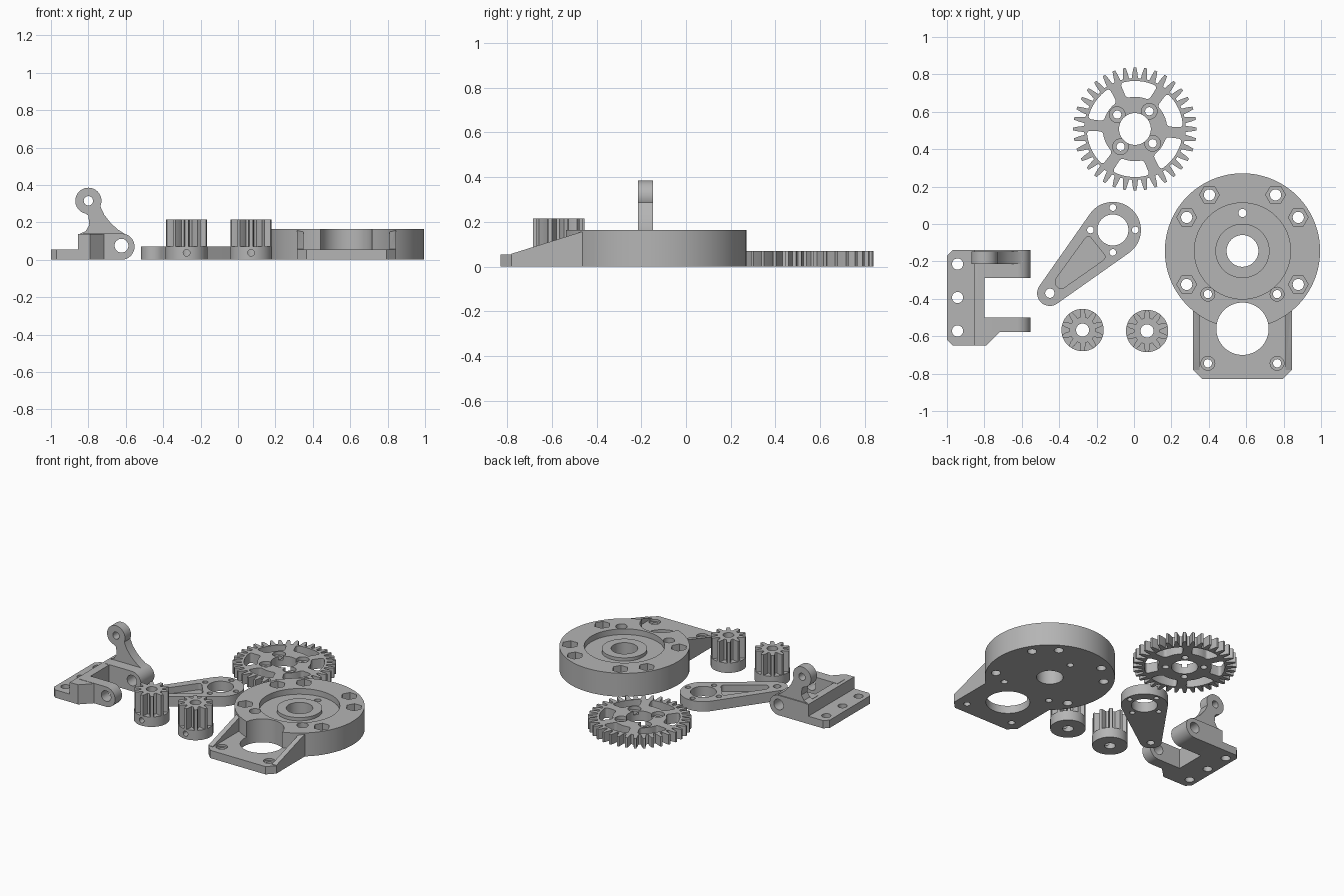
import bpy, bmesh, math
from math import pi, cos, sin

cube = bpy.data.objects.get("Cube")
if cube:
    bpy.data.objects.remove(cube)

grey = bpy.data.materials.new("plain_grey")
grey.use_nodes = True
colour = (0.46, 0.46, 0.46, 1)
grey.diffuse_color = colour
grey.node_tree.nodes["Principled BSDF"].inputs["Base Color"].default_value = colour


# Prism from a 2D outline, extruded along an axis, with optional rounded corners
def prism(points, lo, hi, axis="z", radius=0, segments=5):
    place = {"z": lambda u, v, w: (u, v, w),
             "y": lambda u, v, w: (u, w, v),
             "x": lambda u, v, w: (w, u, v)}[axis]
    bm = bmesh.new()
    low = [bm.verts.new(place(u, v, lo)) for u, v in points]
    high = [bm.verts.new(place(u, v, hi)) for u, v in points]
    n = len(points)
    bm.faces.new(low)
    bm.faces.new(high)
    for i in range(n):
        j = (i + 1) % n
        bm.faces.new((low[i], low[j], high[j], high[i]))
    bmesh.ops.recalc_face_normals(bm, faces=bm.faces)
    if radius:
        bm.normal_update()
        edges = [bm.edges.get((a, b)) for a, b in zip(low, high)]
        edges = [e for e in edges if e.calc_face_angle(0) > 0.5]
        bmesh.ops.bevel(bm, geom=edges, offset=radius, segments=segments,
                        profile=0.5, affect="EDGES")
    mesh = bpy.data.meshes.new("prism")
    bm.to_mesh(mesh)
    bm.free()
    return mesh


def ring(x, y, r, n=48, start=0):
    return [(x + r * cos(start + 2 * pi * i / n), y + r * sin(start + 2 * pi * i / n))
            for i in range(n)]


def disc(x, y, r, lo, hi, axis="z", n=48):
    return prism(ring(x, y, r, n), lo, hi, axis)


def box(x0, x1, y0, y1, z0, z1, chamfer=0):
    return prism([(x0, y0), (x1, y0), (x1, y1), (x0, y1)], z0, z1,
                 radius=chamfer, segments=1)


# Outline of two circles joined by their tangents
def tapered(x1, y1, r1, x2, y2, r2, n=32):
    a = math.atan2(y2 - y1, x2 - x1)
    b = math.acos((r1 - r2) / math.hypot(x2 - x1, y2 - y1))
    big = [a + b + (2 * pi - 2 * b) * i / n for i in range(n + 1)]
    small = [a - b + 2 * b * i / n for i in range(n + 1)]
    return ([(x1 + r1 * cos(t), y1 + r1 * sin(t)) for t in big]
            + [(x2 + r2 * cos(t), y2 + r2 * sin(t)) for t in small])


# Toothed outline: each tooth has root, flank and tip points
def toothed(x, y, teeth, root, tip):
    mid = (root + tip) / 2
    shape = [(-0.34, root), (-0.25, mid), (-0.13, tip),
             (0.13, tip), (0.25, mid), (0.34, root)]
    return [(x + r * cos(2 * pi * (i + f) / teeth + pi / 2),
             y + r * sin(2 * pi * (i + f) / teeth + pi / 2))
            for i in range(teeth) for f, r in shape]


# Join solids, subtract cutters, and bake the result into one clean object
def build(name, solids, cutters):
    obj = bpy.data.objects.new(name, solids[0])
    bpy.context.collection.objects.link(obj)
    helpers = []
    for operation, meshes in (("UNION", solids[1:]), ("DIFFERENCE", cutters)):
        for mesh in meshes:
            tool = bpy.data.objects.new("cutter", mesh)
            tool.hide_render = True
            bpy.context.collection.objects.link(tool)
            mod = obj.modifiers.new("cut", "BOOLEAN")
            mod.operation = operation
            mod.solver = "EXACT"
            mod.object = tool
            helpers.append(tool)
    graph = bpy.context.evaluated_depsgraph_get()
    graph.update()
    baked = bpy.data.meshes.new_from_object(obj.evaluated_get(graph))
    obj.modifiers.clear()
    obj.data = baked
    for tool in helpers:
        bpy.data.objects.remove(tool)
    baked.materials.clear()
    baked.materials.append(grey)
    bpy.ops.object.select_all(action="DESELECT")
    obj.select_set(True)
    bpy.context.view_layer.objects.active = obj
    bpy.ops.object.shade_smooth_by_angle(angle=math.radians(30))
    return obj


# Round housing with a motor plate and sloped side ribs
cx, cy, top = 0.58, -0.144, 0.165
my, plate = -0.56, 0.055
solids = [disc(cx, cy, 0.415, 0, top, n=96),
          box(cx - 0.265, cx + 0.265, -0.83, -0.36, 0, plate, 0.05)]
rib = [(-0.78, 0.03), (-0.78, 0.058), (-0.47, 0.155), (-0.36, 0.155), (-0.36, 0.03)]
for x in (cx - 0.265, cx + 0.23):
    solids.append(prism(rib, x, x + 0.035, "x"))
recess = 0.125
solids_boss = disc(cx, cy, 0.145, recess, 0.2)
cutters = [prism(ring(cx, cy, 0.257, 64), recess, 0.3),
           disc(cx, cy, 0.085, -0.1, 0.3),
           disc(cx, cy + 0.203, 0.022, -0.1, 0.3, n=20),
           disc(cx, my, 0.14, -0.1, 0.3, n=64)]
for degrees in (31, 59.5, 120.5, 149, 211, 329):
    a = math.radians(degrees)
    x, y = cx + 0.348 * cos(a), cy + 0.348 * sin(a)
    cutters.append(prism(ring(x, y, 0.053, 6), 0.09, 0.3))
    cutters.append(disc(x, y, 0.03, -0.1, 0.3, n=24))
for x in (cx - 0.185, cx + 0.185):
    for y, seat in ((my - 0.185, 0.04), (my + 0.185, 0.13)):
        cutters.append(disc(x, y, 0.037, seat, 0.3, n=24))
        cutters.append(disc(x, y, 0.022, -0.1, 0.3, n=24))
build("housing", solids, cutters)

# Raised bearing collar inside the housing recess
build("bearing_collar", [disc(cx, cy, 0.145, recess - 0.01, 0.148)],
      [disc(cx, cy, 0.085, -0.1, 0.3)])

# Large spoked gear
gx, gy = 0.005, 0.508
cutters = [disc(gx, gy, 0.085, -0.1, 0.3)]
for k in range(6):
    mid = math.radians(85 + 60 * k)
    arc = [(0.257, 0.40 * (i / 4 - 1)) for i in range(9)]
    arc += [(0.172, 0.36 * (1 - i / 4)) for i in range(9)]
    cutters.append(prism([(gx + r * cos(mid + t), gy + r * sin(mid + t)) for r, t in arc],
                         -0.1, 0.3, radius=0.018))
for k in range(4):
    a = math.radians(51 + 90 * k)
    x, y = gx + 0.122 * cos(a), gy + 0.122 * sin(a)
    cutters.append(disc(x, y, 0.042, 0.045, 0.3, n=24))
    cutters.append(disc(x, y, 0.022, -0.1, 0.3, n=24))
build("large_gear", [prism(toothed(gx, gy, 36, 0.272, 0.33), 0, 0.07)], cutters)

# Two pinions with hubs and set screw holes
for name, x, y in (("left_pinion", 0.07, -0.572), ("right_pinion", -0.275, -0.567)):
    build(name, [disc(x, y, 0.113, 0, 0.07, n=64),
                 prism(toothed(x, y, 10, 0.07, 0.113), 0.06, 0.215)],
          [disc(x, y, 0.035, -0.1, 0.3, n=32),
           disc(x, 0.037, 0.018, y - 0.2, y, "y", 20)])

# Tapered lever arm with a blind pocket
bx, by, sx, sy = -0.113, -0.032, -0.45, -0.37
cutters = [disc(bx, by, 0.083, -0.1, 0.3),
           disc(sx, sy, 0.025, -0.1, 0.3, n=24),
           prism([(-0.245, -0.055), (-0.145, -0.18), (-0.395, -0.355), (-0.43, -0.31)],
                 0.025, 0.3, radius=0.025)]
for k in range(4):
    cutters.append(disc(bx + 0.12 * cos(k * pi / 2), by + 0.12 * sin(k * pi / 2),
                        0.018, -0.1, 0.3, n=20))
build("lever_arm", [prism(tapered(bx, by, 0.15, sx, sy, 0.068), 0, 0.07)], cutters)

# Mounting bracket: base, upright wall, two arms and a tall lever
px, pz, height = -0.623, 0.07, 0.138
arm = [(-0.83, 0), (px, 0)]
arm += [(px + 0.07 * sin(t * pi / 16), pz - 0.07 * cos(t * pi / 16)) for t in range(1, 16)]
arm += [(px, 0.14), (-0.83, 0.14)]
web = [(-0.85, 0.1), (-0.85, 0.137), (-0.815, 0.152), (-0.795, 0.185), (-0.8, 0.235),
       (-0.85, 0.28), (-0.8, 0.33), (-0.738, 0.29), (-0.715, 0.24), (-0.68, 0.195),
       (-0.64, 0.16), (-0.575, 0.118), (-0.6, 0.1)]
solids = [box(-1, -0.81, -0.65, -0.14, 0, 0.055, 0.03),
          box(-0.855, -0.8, -0.65, -0.14, 0, height),
          prism([(-0.82, -0.65), (-0.79, -0.65), (-0.715, -0.575), (-0.715, -0.54),
                 (-0.82, -0.54)], 0, height),
          prism(arm, -0.577, -0.5, "y"),
          prism(arm, -0.29, -0.14, "y"),
          prism(web, -0.214, -0.147, "y"),
          disc(-0.8, 0.315, 0.07, -0.214, -0.147, "y")]
cutters = [disc(px, 0.075, 0.037, -0.8, 0.1, "y", 32),
           disc(-0.8, 0.315, 0.025, -0.8, 0.1, "y", 24)]
for y in (-0.214, -0.393, -0.572):
    cutters.append(disc(-0.943, y, 0.03, -0.1, 0.3, n=24))
build("mounting_bracket", solids, cutters)
